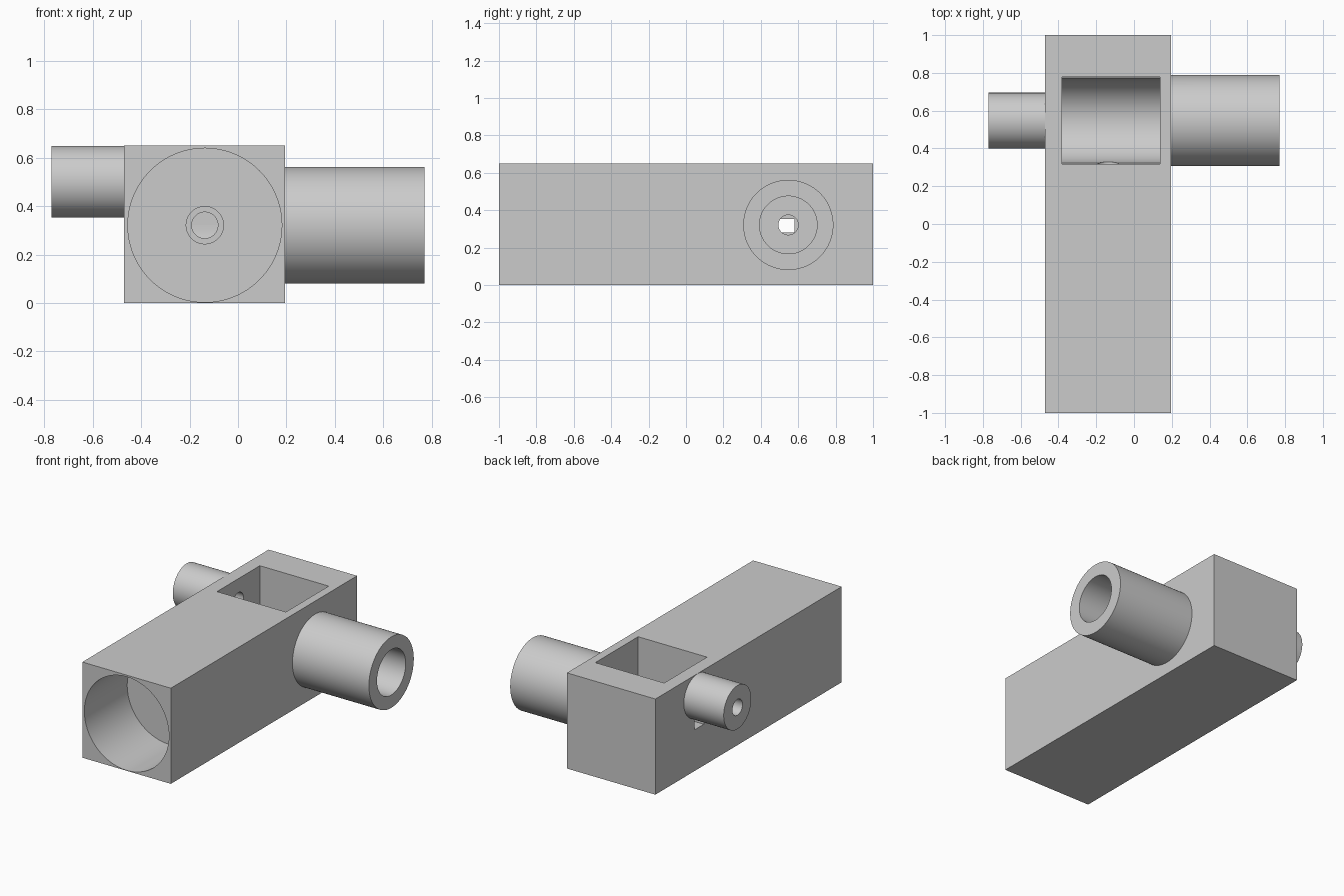
import bpy
import math
from mathutils import Vector

if "Cube" in bpy.data.objects:
    bpy.data.objects.remove(bpy.data.objects["Cube"], do_unlink=True)

grey = bpy.data.materials.new("plain grey")
grey.use_nodes = True
grey.diffuse_color = (0.6, 0.6, 0.6, 1)
grey.node_tree.nodes["Principled BSDF"].inputs["Base Color"].default_value = (0.6, 0.6, 0.6, 1)

AXIS_ROT = {"X": (0, math.pi / 2, 0), "Y": (math.pi / 2, 0, 0)}
CX, CY, CZ = -0.137, 0.547, 0.321     # bore axis x, cross axis y, main height
LEFT, RIGHT, TOP = -0.47, 0.195, 0.65


def finish(obj, name):
    obj.name = name
    obj.data.materials.append(grey)
    bpy.ops.object.transform_apply(location=True, rotation=True, scale=True)
    return obj


def box(name, low, high):
    low, high = Vector(low), Vector(high)
    bpy.ops.mesh.primitive_cube_add(size=1, location=(low + high) / 2)
    bpy.context.object.scale = high - low
    return finish(bpy.context.object, name)


def rod(name, axis, radius, start, end, u, z):
    """Cylinder along an axis; u is the other horizontal coordinate."""
    mid = (start + end) / 2
    place = (mid, u, z) if axis == "X" else (u, mid, z)
    bpy.ops.mesh.primitive_cylinder_add(vertices=96, radius=radius, depth=end - start,
                                        location=place, rotation=AXIS_ROT[axis])
    return finish(bpy.context.object, name)


def combine(target, tool, operation):
    mod = target.modifiers.new(tool.name, "BOOLEAN")
    mod.object, mod.operation, mod.solver = tool, operation, "EXACT"
    bpy.context.view_layer.objects.active = target
    bpy.ops.object.modifier_apply(modifier=mod.name)
    bpy.data.objects.remove(tool, do_unlink=True)


# Solid block with a tube on each side
body = box("valve_body", (LEFT, -1, 0), (RIGHT, 1, TOP))
combine(body, rod("right_tube", "X", 0.241, RIGHT - 0.03, 0.77, CY, CZ), "UNION")
combine(body, rod("left_tube", "X", 0.148, -0.77, LEFT + 0.03, CY, 0.501), "UNION")

# Chamber: open slot above a rounded floor
cutters = [
    box("chamber_slot", (-0.38, CY - 0.23, CZ), (0.138, CY + 0.23, TOP + 0.1)),
    rod("chamber_floor", "X", 0.225, -0.38, 0.138, CY, CZ),
    # Front bore, stepping down into the chamber
    rod("front_bore", "Y", 0.318, -1.1, -0.54, CX, CZ),
    rod("front_step", "Y", 0.077, -0.6, 0.1, CX, CZ),
    rod("front_port", "Y", 0.054, 0, CY, CX, CZ),
    # Right bore and its small port
    rod("right_bore", "X", 0.154, 0.21, 0.9, CY, CZ),
    rod("right_port", "X", 0.053, 0, 0.3, CY, CZ),
    # Left bore and the square vent beneath it
    rod("left_bore", "X", 0.054, -0.9, -0.2, CY, 0.501),
    box("left_vent", (LEFT - 0.1, 0.48, 0.28), (-0.3, 0.58, 0.352)),
]
for cutter in cutters:
    combine(body, cutter, "DIFFERENCE")

# One material, smooth round walls with sharp edges
body.data.materials.clear()
body.data.materials.append(grey)
for face in body.data.polygons:
    face.material_index = 0
bpy.ops.object.select_all(action="DESELECT")
body.select_set(True)
bpy.context.view_layer.objects.active = body
bpy.ops.object.shade_smooth_by_angle(angle=math.radians(30))
